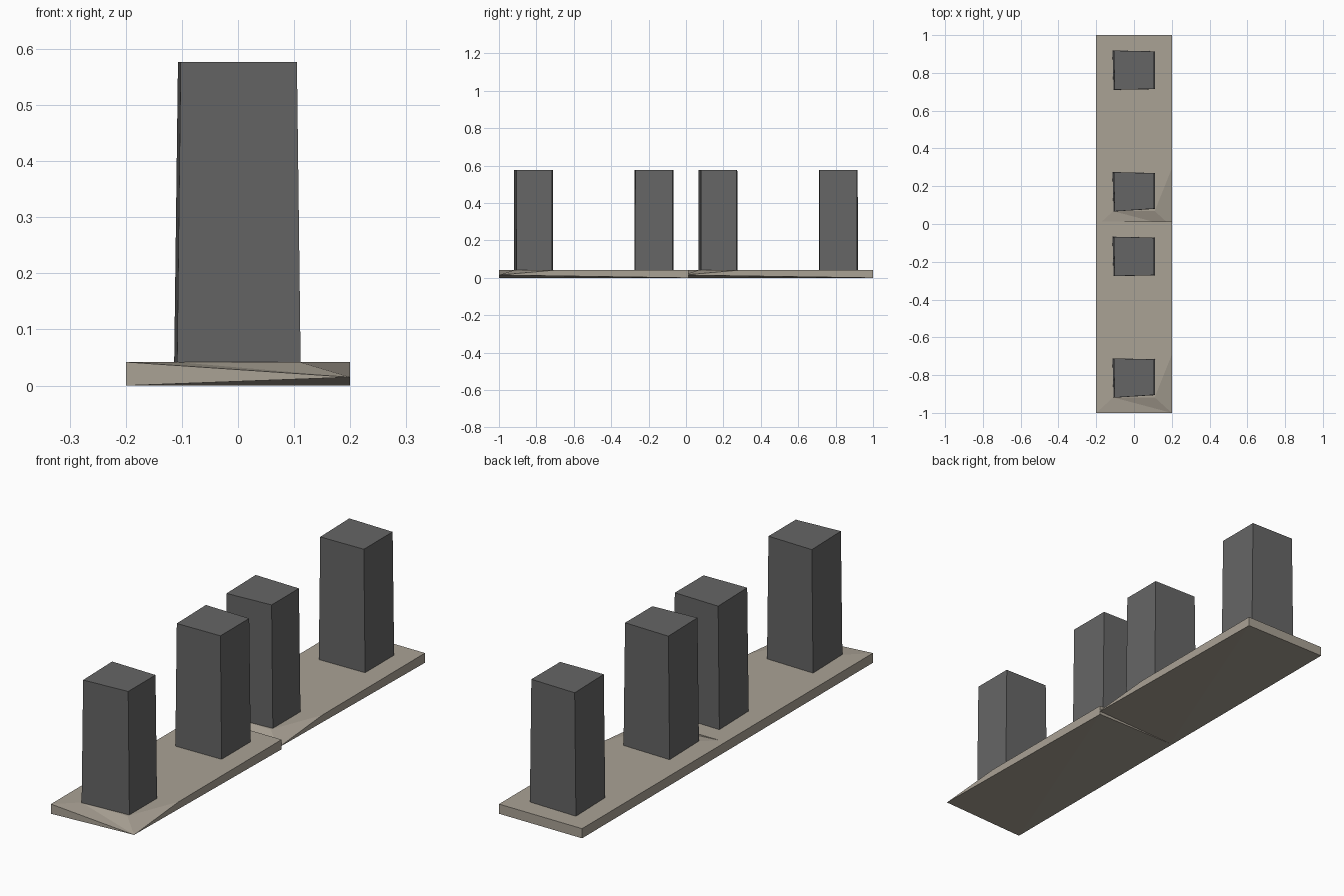
import bpy, bmesh

if "Cube" in bpy.data.objects:
    bpy.data.objects.remove(bpy.data.objects["Cube"])


def material(name, rgb):
    m = bpy.data.materials.new(name)
    m.diffuse_color = (*rgb, 1)
    m.use_nodes = True
    m.node_tree.nodes["Principled BSDF"].inputs["Base Color"].default_value = m.diffuse_color
    return m


STONE = material("stone", (0.40, 0.36, 0.30))
DARK = material("dark_grey", (0.13, 0.13, 0.13))


def make(name, verts, faces, mat):
    me = bpy.data.meshes.new(name)
    me.from_pydata(verts, [], faces)
    bm = bmesh.new()
    bm.from_mesh(me)
    bmesh.ops.recalc_face_normals(bm, faces=bm.faces)
    bm.to_mesh(me)
    bm.free()
    me.materials.append(mat)
    ob = bpy.data.objects.new(name, me)
    bpy.context.collection.objects.link(ob)
    return ob


W, L, T = 0.2, 0.507, 0.042


def slab(name, cy):
    # Slab with its front right corner pinched to a single low point
    v = [(-W, -L, 0), (W, -L, 0.015), (W, L, 0), (-W, L, 0),
         (-W, -L, T), (W, -0.2, T), (W, L, T), (-W, L, T),
         (0.11, -0.425, T), (-0.11, -0.425, T)]
    f = [(0, 1, 2), (0, 2, 3),                       # underside
         (0, 4, 1),                                  # front
         (1, 5, 6, 2), (2, 6, 7, 3), (3, 7, 4, 0),   # sides and back
         (1, 8, 5), (1, 9, 8), (1, 4, 9),            # sloping corner
         (4, 7, 6, 5, 8, 9)]                         # top
    make(name, [(x, y + cy, z) for x, y, z in v], f, STONE)


def post(name, cy, chipped):
    # Slightly tapered, slightly uneven square post
    fr = -0.090 if chipped else -0.100
    top = [(-0.102, -0.104), (0.105, fr), (0.105, 0.098), (-0.107, 0.103)]
    v = [(x * 1.065, y * 1.01 + cy, 0.025) for x, y in top]
    v += [(x, y + cy, 0.577) for x, y in top]
    f = [(0, 1, 2, 3), (4, 5, 6, 7)]
    f += [(i, (i + 1) % 4, (i + 1) % 4 + 4, i + 4) for i in range(4)]
    make(name, v, f, DARK)


# Two identical plinths end to end, two posts on each
for label, cy in (("front", -0.493), ("rear", 0.493)):
    slab(label + "_base_slab", cy)
    post(label + "_near_post", cy - 0.322, True)
    post(label + "_far_post", cy + 0.322, False)
